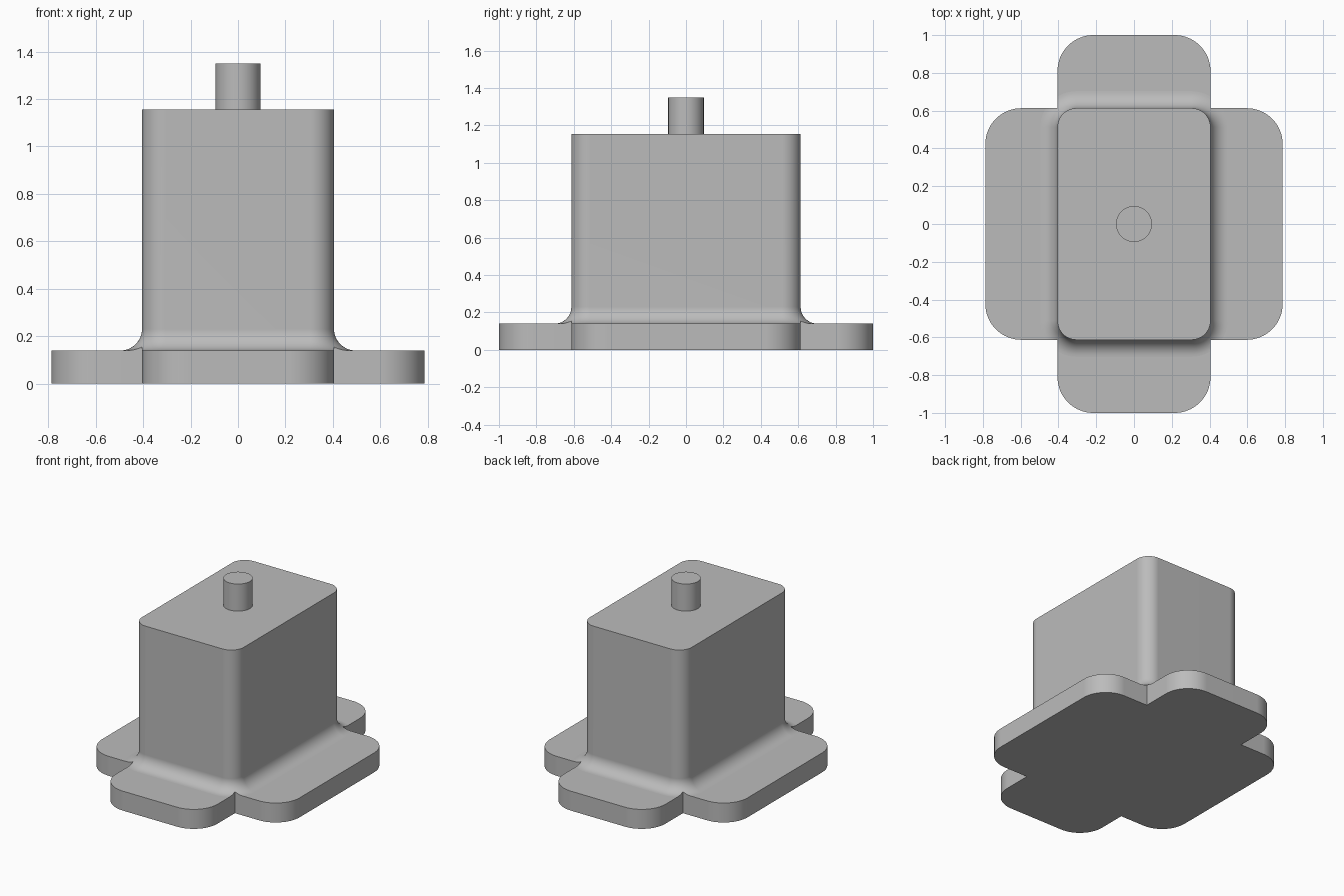
import bpy, bmesh, math

cube = bpy.data.objects.get("Cube")
if cube:
    bpy.data.objects.remove(cube, do_unlink=True)

HALF_X, HALF_Y = 0.405, 0.613      # body half sizes
FLANGE_X, FLANGE_Y = 0.787, 1.0    # flange reach
FLANGE_Z, BODY_Z, PIN_Z = 0.14, 1.155, 1.35
BODY_R, FLANGE_R, FILLET_R = 0.10, 0.19, 0.09

grey = bpy.data.materials.new("plain grey")
grey.use_nodes = True
grey.diffuse_color = (0.5, 0.5, 0.5, 1)
grey.node_tree.nodes["Principled BSDF"].inputs["Base Color"].default_value = (0.5, 0.5, 0.5, 1)


def arc(cx, cy, r, start, steps=16):
    """Quarter arc, counter-clockwise from the start angle."""
    angles = [start + math.pi / 2 * i / steps for i in range(steps + 1)]
    return [(cx + r * math.cos(a), cy + r * math.sin(a)) for a in angles]


def rounded_rect(hx, hy, r):
    pts = []
    for k, (sx, sy) in enumerate([(1, 1), (-1, 1), (-1, -1), (1, -1)]):
        pts += arc(sx * (hx - r), sy * (hy - r), r, k * math.pi / 2)
    return pts


def cross_outline():
    """Four rounded flaps meeting at square inner corners."""
    r = FLANGE_R
    east = arc(FLANGE_X - r, HALF_Y - r, r, 0) + [(HALF_X, HALF_Y)]
    north = arc(HALF_X - r, FLANGE_Y - r, r, 0)
    quarter = east + north
    mirrored = [(-x, y) for x, y in reversed(quarter)]
    half = quarter + mirrored
    return half + [(-x, -y) for x, y in half]


def loft(name, rings):
    """Solid through a list of (outline, height) rings."""
    bm = bmesh.new()
    loops = [[bm.verts.new((x, y, z)) for x, y in outline] for outline, z in rings]
    for low, high in zip(loops, loops[1:]):
        for i in range(len(low)):
            j = (i + 1) % len(low)
            bm.faces.new((low[i], low[j], high[j], high[i]))
    bm.faces.new(list(reversed(loops[0])))
    bm.faces.new(loops[-1])
    mesh = bpy.data.meshes.new(name)
    bm.to_mesh(mesh)
    bm.free()
    mesh.materials.append(grey)
    obj = bpy.data.objects.new(name, mesh)
    bpy.context.collection.objects.link(obj)
    return obj


def select_only(obj):
    bpy.ops.object.select_all(action='DESELECT')
    obj.select_set(True)
    bpy.context.view_layer.objects.active = obj


# Flange plate
flange = loft("flange_plate", [(cross_outline(), 0), (cross_outline(), FLANGE_Z)])

# Body block with a concave fillet at its foot
rings = []
for i in range(13):
    a = math.pi / 2 * i / 12
    out = FILLET_R * (1 - math.sin(a))
    z = FLANGE_Z + FILLET_R * (1 - math.cos(a))
    rings.append((rounded_rect(HALF_X + out, HALF_Y + out, BODY_R + out), z))
rings.append((rounded_rect(HALF_X, HALF_Y, BODY_R), BODY_Z))
body = loft("body_block", rings)

# Trim the fillet to the flange outline
cutter = loft("trim_cutter", [(cross_outline(), -0.1), (cross_outline(), BODY_Z + 0.2)])
cutter.hide_render = True
trim = body.modifiers.new("trim", 'BOOLEAN')
trim.operation = 'INTERSECT'
trim.solver = 'EXACT'
trim.object = cutter
select_only(body)
bpy.ops.object.modifier_apply(modifier=trim.name)
bpy.data.objects.remove(cutter, do_unlink=True)

# Round pin on top
pin_outline = rounded_rect(0.095, 0.095, 0.0949)
pin = loft("top_pin", [(pin_outline, BODY_Z), (pin_outline, PIN_Z)])

for obj in (flange, body, pin):
    select_only(obj)
    bpy.ops.object.shade_smooth_by_angle(angle=math.radians(30))
    obj.modifiers.new("face_normals", 'WEIGHTED_NORMAL').keep_sharp = True
